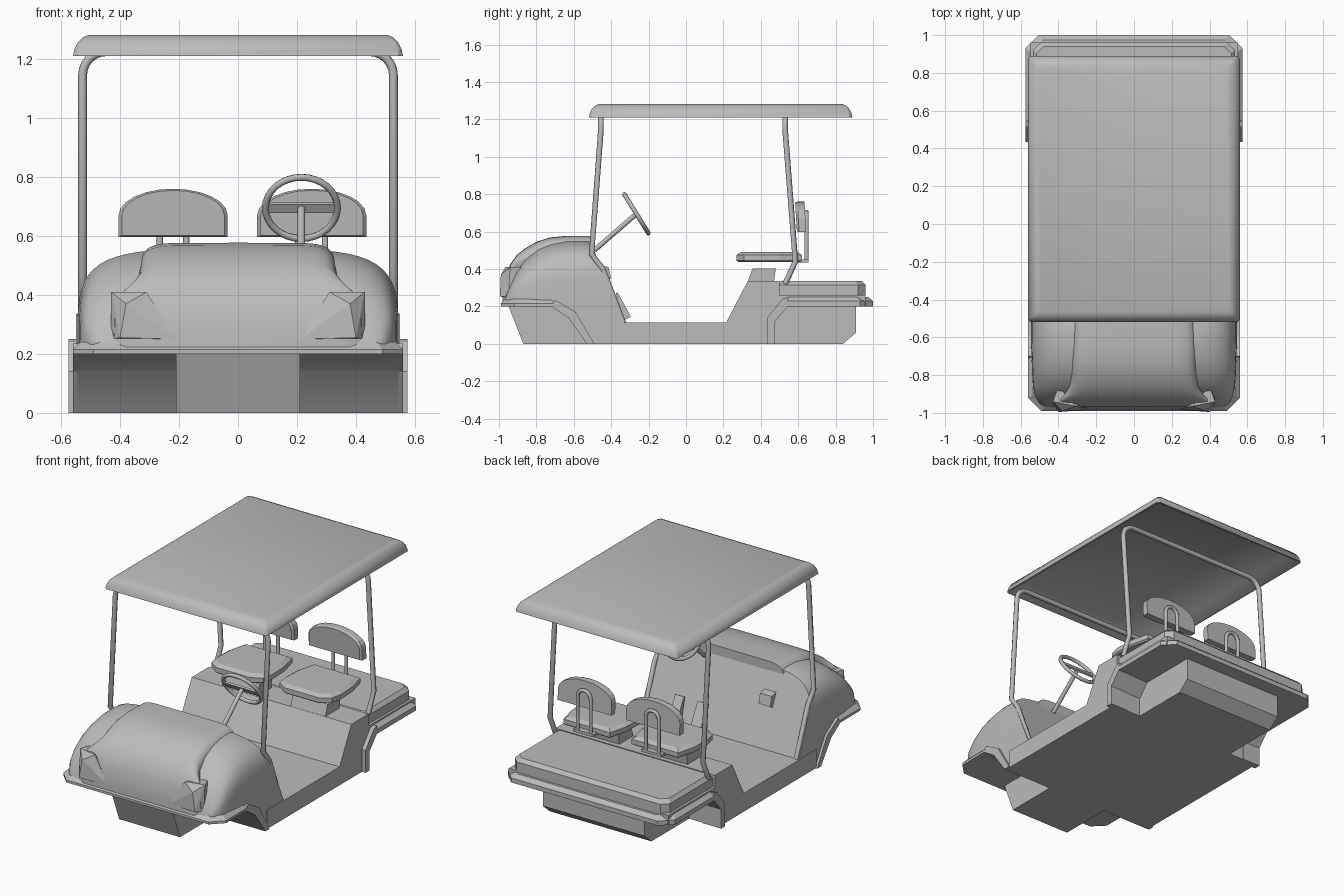
import bpy, bmesh, math
from mathutils import Vector

if "Cube" in bpy.data.objects:
    bpy.data.objects.remove(bpy.data.objects["Cube"], do_unlink=True)

grey = bpy.data.materials.new("plain grey")
grey.use_nodes = True
grey.diffuse_color = (0.5, 0.5, 0.5, 1)
grey.node_tree.nodes["Principled BSDF"].inputs["Base Color"].default_value = (0.5, 0.5, 0.5, 1)


def finish(ob, smooth=None):
    ob.data.materials.clear()
    ob.data.materials.append(grey)
    if smooth:
        bpy.ops.object.select_all(action='DESELECT')
        ob.select_set(True)
        bpy.context.view_layer.objects.active = ob
        bpy.ops.object.shade_smooth_by_angle(angle=math.radians(smooth))
    return ob


def from_bmesh(name, bm, smooth=None):
    bmesh.ops.recalc_face_normals(bm, faces=bm.faces)
    me = bpy.data.meshes.new(name)
    bm.to_mesh(me)
    bm.free()
    ob = bpy.data.objects.new(name, me)
    bpy.context.collection.objects.link(ob)
    return finish(ob, smooth)


def loft(name, rings, smooth=None):
    """Skin a list of closed rings and cap both ends."""
    bm = bmesh.new()
    rows = [[bm.verts.new(p) for p in ring] for ring in rings]
    n = len(rows[0])
    for a, b in zip(rows, rows[1:]):
        for i in range(n):
            j = (i + 1) % n
            bm.faces.new((a[i], a[j], b[j], b[i]))
    bm.faces.new(rows[0])
    bm.faces.new(rows[-1])
    return from_bmesh(name, bm, smooth)


def prism(name, profile, x0, x1):
    """Side profile (y, z) extruded across x."""
    return loft(name, [[(x, y, z) for y, z in profile] for x in (x0, x1)])


def stack(name, plan, levels, smooth=None, offset=0):
    """Plan outline (x, y) repeated at (inset, z) levels."""
    xs, ys = zip(*plan)
    cy, hy, hx = (max(ys) + min(ys)) / 2, (max(ys) - min(ys)) / 2, max(xs)
    rings = [[(offset + x * (1 - d / hx), cy + (y - cy) * (1 - d / hy), z) for x, y in plan]
             for d, z in levels]
    return loft(name, rings, smooth)


def chamfered(hx, y0, y1, front, back):
    half = [(hx - front, y0), (hx, y0 + front), (hx, y1 - back), (hx - back, y1)]
    return half + [(-x, y) for x, y in reversed(half)]


def tube(name, pts, r):
    cu = bpy.data.curves.new(name, 'CURVE')
    cu.dimensions = '3D'
    cu.bevel_depth = r
    cu.bevel_resolution = 2
    cu.use_fill_caps = True
    sp = cu.splines.new('POLY')
    sp.points.add(len(pts) - 1)
    for p, co in zip(sp.points, pts):
        p.co = (*co, 1)
    ob = bpy.data.objects.new(name, cu)
    bpy.context.collection.objects.link(ob)
    bpy.ops.object.select_all(action='DESELECT')
    ob.select_set(True)
    bpy.context.view_layer.objects.active = ob
    bpy.ops.object.convert(target='MESH')
    return finish(bpy.context.object, 50)


def dash_y(z):
    return -0.33 - (z - 0.115) * 0.42


def arch(y, w, h, base, power, sheared=False, steps=28):
    """Body cross-section: rounded arch over a straight skirt."""
    pts = [(w, base)]
    for i in range(steps + 1):
        a = math.pi * i / steps
        c, s = math.cos(a), max(math.sin(a), 0)
        pts.append((math.copysign(abs(c) ** (2 / power), c) * w, 0.205 + (h - 0.205) * s ** (2 / power)))
    pts.append((-w, base))
    return [(x, dash_y(z) if sheared else y, z) for x, z in pts]


# Front cowl with fenders: y, half width, height, skirt bottom
cowl = [(-0.975, 0.47, 0.23, 0.2), (-0.95, 0.50, 0.30, 0.2), (-0.91, 0.525, 0.39, 0.2),
        (-0.86, 0.535, 0.455, 0.2), (-0.79, 0.54, 0.51, 0.2), (-0.72, 0.542, 0.538, 0.2),
        (-0.63, 0.545, 0.555, 0.14), (-0.53, 0.545, 0.555, 0.0)]
loft("front_cowl", [arch(*s, 4.5) for s in cowl] + [arch(0, 0.545, 0.55, 0.0, 4.5, True)], 40)

# Raised hood panel, flaring out toward the lamps
hood = [(-0.982, 0.38, 0.27), (-0.965, 0.42, 0.37), (-0.94, 0.42, 0.425), (-0.905, 0.37, 0.475),
        (-0.86, 0.345, 0.51), (-0.80, 0.34, 0.545), (-0.73, 0.34, 0.568), (-0.64, 0.34, 0.577),
        (-0.50, 0.335, 0.577)]
loft("hood", [arch(y, w, h, 0.2, 9) for y, w, h in hood], 40)

# Lower tub with floor, rear wheel cut-out and seat box
prism("tub", [(-0.5, 0), (0.47, 0), (0.47, 0.12), (0.54, 0.2), (0.96, 0.2), (0.96, 0.26), (0.5, 0.26),
              (0.5, 0.335), (0.33, 0.335), (0.215, 0.115), (-0.5, 0.115)], -0.55, 0.55)
prism("front_belly", [(-0.95, 0.205), (-0.87, 0), (-0.5, 0), (-0.5, 0.205)], -0.21, 0.21)
prism("rear_belly", [(0.4, 0), (0.84, 0), (0.91, 0.06), (0.91, 0.205), (0.4, 0.205)], -0.35, 0.35)

# Lips and deck
stack("front_lip", chamfered(0.56, -0.99, -0.7, 0.07, 0.001), [(0, 0.2), (0, 0.215), (0.025, 0.24)])
stack("rear_lip", chamfered(0.575, 0.52, 1.0, 0.001, 0.07), [(0, 0.2), (0, 0.228), (0.025, 0.25)])
stack("rear_deck", chamfered(0.535, 0.49, 0.96, 0.01, 0.04), [(0, 0.24), (0, 0.315), (0.02, 0.337)])

front_trim = [(-0.72, 0.2), (-0.63, 0.14), (-0.53, 0), (-0.49, 0), (-0.59, 0.17), (-0.7, 0.235)]
rear_trim = [(0.435, 0), (0.475, 0), (0.475, 0.12), (0.545, 0.2), (0.545, 0.25), (0.515, 0.24), (0.435, 0.14)]
lamp = [(0.21, -0.982, 0.25), (0.40, -0.995, 0.255), (0.38, -0.99, 0.37), (0.43, -0.94, 0.41),
        (0.43, -0.95, 0.25), (0.31, -0.965, 0.41), (0.24, -0.86, 0.25), (0.42, -0.86, 0.26),
        (0.40, -0.86, 0.41)]
for side, s in (("left", 1), ("right", -1)):
    prism(side + "_front_arch_trim", front_trim, s * 0.45, s * 0.56)
    prism(side + "_rear_arch_trim", rear_trim, s * 0.45, s * 0.575)
    bm = bmesh.new()
    for x, y, z in lamp:
        bm.verts.new((s * x, y, z))
    bmesh.ops.convex_hull(bm, input=bm.verts)
    from_bmesh(side + "_headlamp", bm)

# Roof: hollow tray with rounded edge
stack("roof", chamfered(0.56, -0.52, 0.89, 0.015, 0.015),
      [(0.06, 1.262), (0.015, 1.212), (0, 1.21), (0.006, 1.235), (0.018, 1.258), (0.035, 1.274), (0.055, 1.282)], 40)


# Roof hoops with rounded upper corners
def hoop(name, lower, top_y):
    half = [(0.527, y, z) for y, z in lower]
    for i in range(7):
        a = math.pi / 2 * i / 6
        half.append((0.447 + 0.08 * math.cos(a), top_y, 1.145 + 0.08 * math.sin(a)))
    tube(name, half + [(-x, y, z) for x, y, z in reversed(half)], 0.015)


hoop("front_hoop", [(-0.335, 0.11), (-0.445, 0.4), (-0.505, 0.48)], -0.455)
hoop("rear_hoop", [(0.53, 0.32), (0.585, 0.44)], 0.53)

# Seats with pedestal, backrest and bracket
seat_plan = [(-0.12, 0.27), (0.12, 0.27), (0.18, 0.31), (0.195, 0.38), (0.19, 0.5), (0.16, 0.62),
             (-0.16, 0.62), (-0.19, 0.5), (-0.195, 0.38), (-0.18, 0.31)]
arc = [(0.185 * math.cos(math.pi * i / 12), 0.67 + 0.09 * math.sin(math.pi * i / 12)) for i in range(13)]
back_outline = [(0.185, 0.597)] + arc + [(-0.185, 0.597)]
for side, cx in (("left", 0.25), ("right", -0.22)):
    prism(side + "_seat_pedestal", [(0.33, 0.33), (0.355, 0.402), (0.48, 0.402), (0.47, 0.33)], cx - 0.12, cx + 0.12)
    stack(side + "_seat", seat_plan, [(0.01, 0.437), (0, 0.445), (0, 0.475), (0.025, 0.49)], None, cx)
    layers = [(0.588, 0.94), (0.6, 1), (0.638, 1)]
    loft(side + "_backrest", [[(cx + x * k, y - (z - 0.68) * 0.06, 0.67 + (z - 0.67) * k) for x, z in back_outline]
                              for y, k in layers])
    prism(side + "_bracket_foot", [(0.58, 0.435), (0.655, 0.435), (0.655, 0.452), (0.58, 0.452)], cx - 0.07, cx + 0.07)
    loop = [(cx + 0.045, 0.645, 0.44)]
    loop += [(cx + 0.045 * math.cos(math.pi * i / 8), 0.645, 0.66 + 0.045 * math.sin(math.pi * i / 8)) for i in range(9)]
    tube(side + "_back_bracket", loop + [(cx - 0.045, 0.645, 0.44)], 0.011)

# Steering wheel, spoke and column
centre, tilt = Vector((0.215, -0.265, 0.695)), -1.017
bpy.ops.mesh.primitive_torus_add(location=centre, rotation=(tilt, 0, 0), major_radius=0.122, minor_radius=0.012,
                                 major_segments=32, minor_segments=8)
bpy.context.object.name = "steering_wheel"
finish(bpy.context.object, 60)
bpy.ops.mesh.primitive_cube_add(size=1, location=centre, rotation=(tilt, 0, 0))
spoke = bpy.context.object
spoke.name = "steering_spoke"
spoke.scale = (0.235, 0.035, 0.012)
finish(spoke)
tube("steering_column", [(0.215, -0.49, 0.5), centre], 0.013)

# Pedals and dash holder
for name, x, w in (("brake_pedal", 0.14, 0.035), ("drive_pedal", 0.3, 0.03)):
    prism(name, [(-0.375, 0.27), (-0.365, 0.275), (-0.295, 0.145), (-0.34, 0.12)], x - w, x + w)
prism("dash_holder", [(-0.46, 0.42), (-0.415, 0.41), (-0.4, 0.35), (-0.435, 0.33)], -0.3, -0.22)
